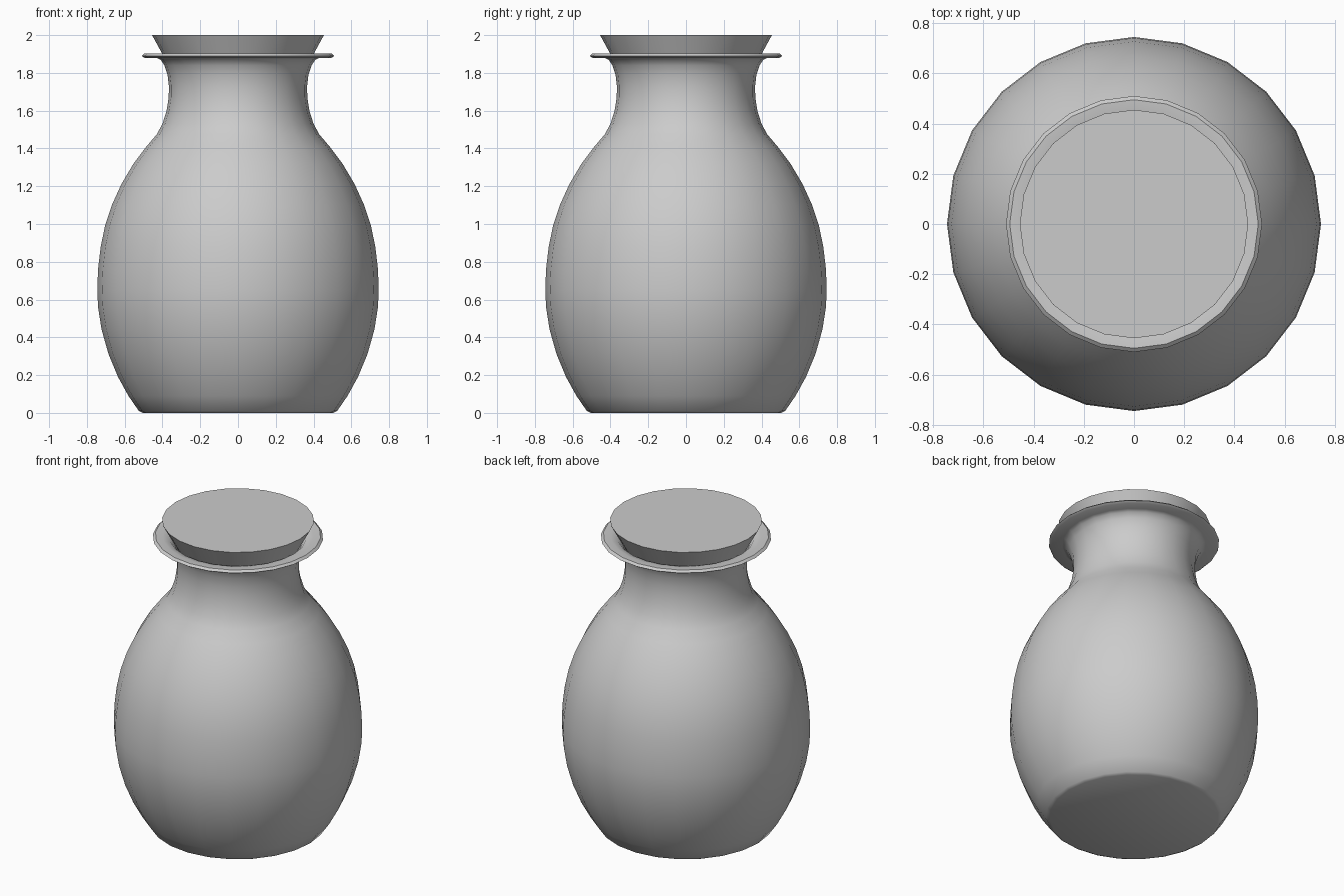
import bpy, bmesh, math

if "Cube" in bpy.data.objects:
    bpy.data.objects.remove(bpy.data.objects["Cube"])

SIDES = 24

grey = bpy.data.materials.new("light_grey")
grey.diffuse_color = (0.6, 0.6, 0.6, 1)
grey.use_nodes = True
grey.node_tree.nodes["Principled BSDF"].inputs["Base Color"].default_value = grey.diffuse_color


def lathe(name, profile, angle):
    """Turn a (radius, height) profile about z; zero radius makes a pole."""
    bm = bmesh.new()
    rings = []
    for r, z in profile:
        ring = []
        for i in range(SIDES):
            a = 2 * math.pi * i / SIDES
            ring.append(bm.verts.new((r * math.cos(a), r * math.sin(a), z)))
        rings.append(ring)
    for low, high in zip(rings, rings[1:]):
        for i in range(SIDES):
            j = (i + 1) % SIDES
            bm.faces.new((low[i], low[j], high[j], high[i]))
    # flat end caps
    bm.faces.new(list(reversed(rings[0])))
    bm.faces.new(rings[-1])
    bmesh.ops.recalc_face_normals(bm, faces=bm.faces)
    mesh = bpy.data.meshes.new(name)
    bm.to_mesh(mesh)
    bm.free()
    mesh.materials.append(grey)
    ob = bpy.data.objects.new(name, mesh)
    bpy.context.collection.objects.link(ob)
    bpy.ops.object.select_all(action='DESELECT')
    ob.select_set(True)
    bpy.context.view_layer.objects.active = ob
    bpy.ops.object.shade_smooth_by_angle(angle=math.radians(angle))
    return ob


# Jar: base, belly, neck, thin flared rim, then the inside of the neck
lathe("jar", [
    (0.505, 0.0), (0.525, 0.01), (0.58, 0.09), (0.635, 0.19), (0.685, 0.31),
    (0.722, 0.44), (0.741, 0.56), (0.745, 0.65), (0.741, 0.76), (0.727, 0.88),
    (0.704, 0.99), (0.668, 1.10), (0.618, 1.21), (0.553, 1.32), (0.485, 1.41),
    (0.43, 1.475), (0.40, 1.53), (0.378, 1.60), (0.367, 1.67), (0.366, 1.73),
    (0.373, 1.79), (0.39, 1.84), (0.41, 1.87), (0.43, 1.88), (0.495, 1.88),
    (0.51, 1.89), (0.495, 1.903), (0.45, 1.9), (0.41, 1.89), (0.385, 1.86),
    (0.365, 1.81), (0.355, 1.75),
], 40)

# Tapered stopper sitting in the neck
lathe("stopper", [(0.335, 1.78), (0.455, 2.0)], 30)
